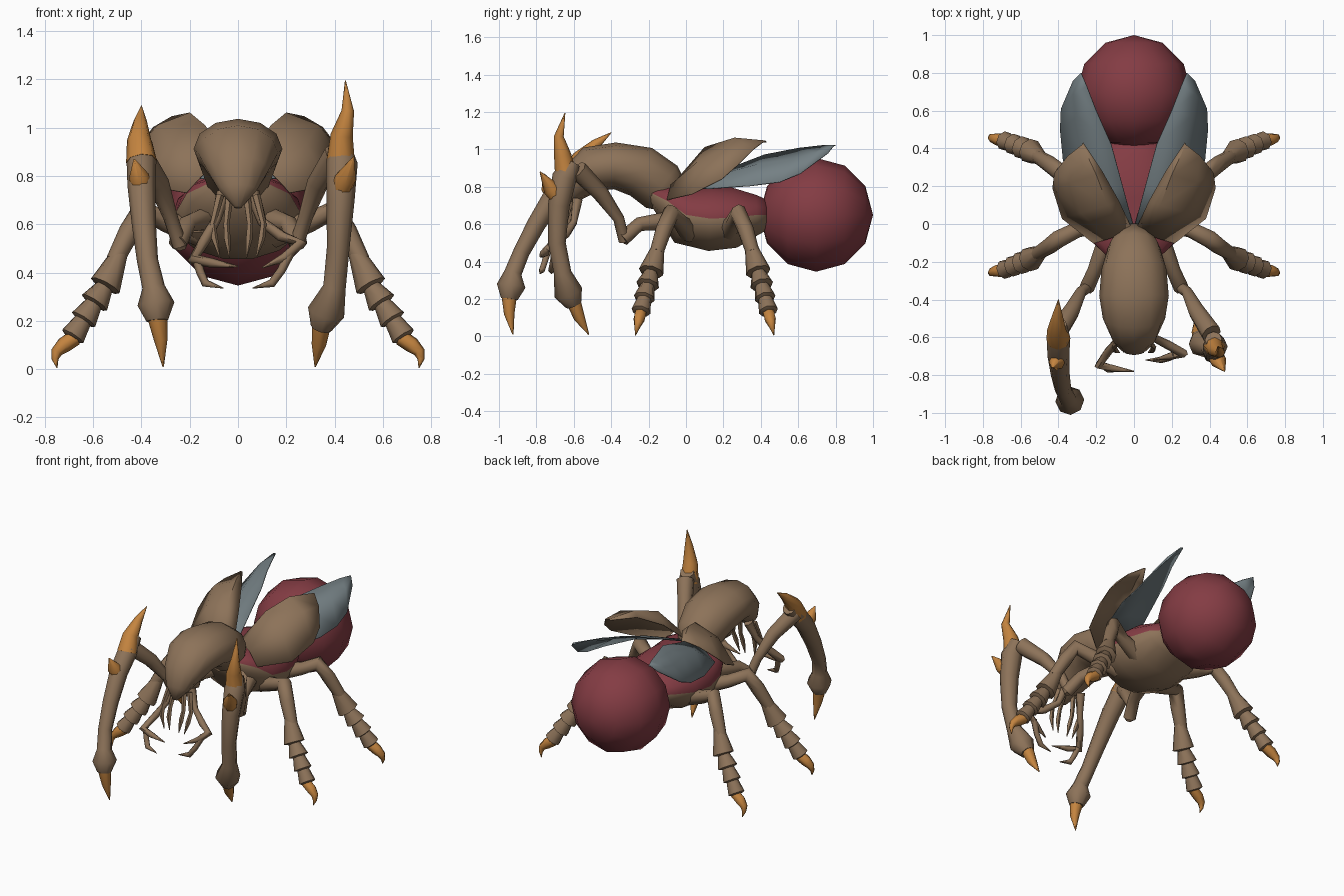
import bpy
from math import cos, sin, pi, radians
from mathutils import Vector

if "Cube" in bpy.data.objects:
    bpy.data.objects.remove(bpy.data.objects["Cube"], do_unlink=True)


def material(name, rgb):
    m = bpy.data.materials.new(name)
    m.use_nodes = True
    m.diffuse_color = (*rgb, 1)
    m.node_tree.nodes["Principled BSDF"].inputs["Base Color"].default_value = (*rgb, 1)
    return m


BROWN = material("brown shell", (.265, .17, .1))
RED = material("dark red flesh", (.23, .045, .057))
GREY = material("grey wing", (.175, .215, .23))
ORANGE = material("orange claw", (.55, .23, .05))


def make_object(name, verts, faces, mats, angle):
    mesh = bpy.data.meshes.new(name)
    mesh.from_pydata(verts, [], faces)
    for m in mats:
        mesh.materials.append(m)
    obj = bpy.data.objects.new(name, mesh)
    bpy.context.collection.objects.link(obj)
    bpy.ops.object.select_all(action="DESELECT")
    bpy.context.view_layer.objects.active = obj
    obj.select_set(True)
    bpy.ops.object.mode_set(mode="EDIT")
    bpy.ops.mesh.select_all(action="SELECT")
    bpy.ops.mesh.normals_make_consistent(inside=False)
    bpy.ops.object.mode_set(mode="OBJECT")
    bpy.ops.object.shade_smooth_by_angle(angle=radians(angle))
    return obj


def tube(name, path, mat, sides=8, flip=1, angle=65):
    """Loft rings along a path of (x, y, z, width radius[, height radius])."""
    pts = [Vector((p[0] * flip, p[1], p[2])) for p in path]
    side = Vector((1, 0, 0))
    verts, faces = [], []
    for i, p in enumerate(path):
        before = (pts[i] - pts[max(i - 1, 0)]).normalized()
        after = (pts[min(i + 1, len(pts) - 1)] - pts[i]).normalized()
        d = (before + after).normalized()
        side = (side - d * side.dot(d)).normalized()
        up = side.cross(d)
        for k in range(sides):
            a = 2 * pi * k / sides
            verts.append(pts[i] + side * cos(a) * p[3] + up * sin(a) * p[-1])
    for i in range(len(path) - 1):
        for k in range(sides):
            n = (k + 1) % sides
            faces.append((i * sides + k, i * sides + n, (i + 1) * sides + n, (i + 1) * sides + k))
    faces.append(tuple(range(sides)))
    faces.append(tuple(range(len(verts) - sides, len(verts))))
    return make_object(name, verts, faces, [mat], angle)


def sheet(name, rows, mat, flip):
    """Thin curved plate through rows of points."""
    n = len(rows[0])
    verts = [(x * flip, y, z) for row in rows for x, y, z in row]
    faces = [(r * n + c, r * n + c + 1, (r + 1) * n + c + 1, (r + 1) * n + c)
             for r in range(len(rows) - 1) for c in range(n - 1)]
    obj = make_object(name, verts, faces, [mat], 60)
    mod = obj.modifiers.new("thickness", "SOLIDIFY")
    mod.thickness = .006
    mod.offset = 0


# Abdomen ball
bpy.ops.mesh.primitive_uv_sphere_add(segments=12, ring_count=6, radius=.304,
                                     location=(0, .696, .65), rotation=(pi / 2, 0, 0))
ball = bpy.context.object
ball.name = "abdomen"
ball.data.materials.append(RED)
bpy.ops.object.shade_smooth()

# Body: brown belly with a red back
sections = [(-.2, .775, .11, .035), (-.1, .725, .215, .098), (0, .65, .258, .165), (.13, .63, .275, .178),
            (.26, .635, .26, .165), (.38, .65, .2, .11), (.44, .65, .14, .08)]
body = tube("body", [(0, *s) for s in sections], BROWN, 14)
body.data.materials.append(RED)
for face in body.data.polygons:
    heights = [sections[v // 14][1] for v in face.vertices]
    if face.center.z > sum(heights) / len(heights) + .005:
        face.material_index = 1

# Arched neck and head
tube("neck_and_head", [(0, -.05, .74, .09, .09), (0, -.13, .8, .14, .14), (0, -.24, .88, .172, .14),
                       (0, -.38, .912, .184, .125), (0, -.5, .895, .165, .125),
                       (0, -.59, .82, .125, .1), (0, -.645, .74, .078, .055),
                       (0, -.67, .67, .015, .015)], BROWN, 12)

# Mouth arms, each in its own pose, given as for the left side
arms = {
    "left": ([(.06, -.58, .73, .03), (.1, -.6, .61, .02), (.18, -.64, .55, .024), (.26, -.685, .52, .026),
              (.19, -.7, .46, .02), (.1, -.72, .42, .003)],
             [(.22, -.69, .49, .02), (.18, -.71, .41, .018), (.14, -.72, .355, .018), (.06, -.72, .335, .002)]),
    "right": ([(.06, -.58, .73, .03), (.09, -.62, .62, .02), (.14, -.68, .53, .024), (.185, -.745, .455, .026),
               (.11, -.765, .44, .02), (0, -.78, .425, .003)],
              [(.17, -.74, .45, .02), (.155, -.755, .4, .018), (.135, -.77, .355, .018), (.06, -.78, .335, .002)])}

for flip, label in ((1, "left"), (-1, "right")):
    # Domed wing cases and the wings under them
    sheet(label + "_wing_case", [
        [(.01, -.03, .8), (.07, -.055, .83), (.14, -.08, .81), (.215, -.1, .73)],
        [(.08, .12, .94), (.14, .1, 1.01), (.28, .06, .93), (.38, .03, .76)],
        [(.17, .28, 1.03), (.2, .26, 1.06), (.33, .22, 1.01), (.43, .19, .84)],
        [(.27, .43, 1.04), (.275, .42, 1.045), (.35, .36, 1), (.42, .27, .91)]], BROWN, flip)
    sheet(label + "_wing", [
        [(0, -.02, .8), (.05, -.02, .8), (.1, -.02, .79)],
        [(.06, .2, .885), (.18, .17, .86), (.3, .12, .79)],
        [(.12, .42, .97), (.25, .39, .92), (.375, .34, .805)],
        [(.2, .6, 1.005), (.3, .57, .945), (.39, .5, .825)],
        [(.25, .73, 1.02), (.32, .69, .98), (.385, .61, .87)],
        [(.28, .8, 1.02), (.29, .79, 1.02), (.32, .76, .98)]], GREY, flip)

    # Mouth arm, its hook and two thin feelers
    arm, hook = arms[label]
    tube(label + "_mouth_arm", arm, BROWN, 6, flip)
    tube(label + "_mouth_hook", hook, BROWN, 6, flip)
    for n, x in enumerate((.035, .075)):
        tube(f"{label}_feeler_{n}", [(x, -.62, .72, .018), (x * 1.4, -.65, .6, .013),
                                     (x * 1.3, -.67, .54, .015), (x, -.68, .46, .002)], BROWN, 5, flip)

    # Walking legs: thigh, shin of flared cups, hooked claw
    for pair, hip, knee, toe in (("middle", .02, -.08, -.27), ("hind", .22, .28, .47)):
        def at(x, z, r):
            t = min(max((.66 - z) / .65, 0), 1)
            return (x, knee + (toe - knee) * t ** .8, z, r)
        tube(f"{label}_{pair}_thigh", [(.14, hip, .56, .06), (.3, (hip + knee) / 2, .61, .042), at(.4, .66, .047),
                                       at(.45, .57, .044), at(.51, .45, .037)], BROWN, 8, flip)
        shin = [at(.49, .48, .034)]
        for n in range(4):
            x, z = .55 + .045 * n, .345 - .07 * n
            shin += [at(x, z, .067 - .005 * n), at(x + .004, z - .006, .038)]
        tube(f"{label}_{pair}_shin", shin, BROWN, 8, flip, 50)
        tube(f"{label}_{pair}_claw", [at(.675, .13, .034), at(.72, .1, .034), at(.752, .07, .024),
                                      at(.758, .04, .014), at(.75, .005, .002)], ORANGE, 6, flip)

    # Foreleg hip and thigh
    tube(label + "_fore_hip", [(.13, -.06, .62, .055), (.21, -.25, .6, .038),
                               (.25, -.34, .52, .04)], BROWN, 8, flip)
    tube(label + "_fore_thigh", [(.24, -.33, .51, .03), (.28, -.36, .63, .03), (.33, -.46, .77, .045),
                                 (.41, -.58, .89, .055)], BROWN, 8, flip)

# Raised forelegs, each in its own pose
forelegs = {
    "left": dict(
        shin=[(.42, -.61, .93, .045), (.43, -.65, .85, .066), (.425, -.68, .7, .058), (.415, -.69, .5, .047),
              (.4, -.66, .34, .047), (.365, -.63, .235, .078), (.345, -.6, .17, .045)],
        claw=[(.35, -.61, .21, .042), (.335, -.57, .1, .03), (.32, -.52, .01, .003)],
        long_spike=[(.425, -.64, .85, .06), (.43, -.66, .97, .046), (.455, -.68, 1.07, .026),
                    (.445, -.647, 1.195, .002)],
        short_spike=[(.425, -.68, .73, .038), (.445, -.72, .79, .045), (.48, -.78, .88, .003)]),
    "right": dict(
        shin=[(-.4, -.53, .94, .045), (-.4, -.6, .87, .062), (-.4, -.7, .76, .058), (-.39, -.8, .6, .05),
              (-.375, -.88, .45, .044), (-.35, -.925, .34, .047), (-.34, -.935, .27, .077),
              (-.335, -.945, .2, .045)],
        claw=[(-.335, -.945, .22, .042), (-.32, -.945, .12, .028), (-.31, -.925, .01, .003)],
        long_spike=[(-.4, -.61, .86, .064), (-.41, -.56, .95, .05), (-.405, -.48, 1.03, .027),
                    (-.4, -.4, 1.09, .002)],
        short_spike=[(-.4, -.7, .74, .04), (-.41, -.735, .8, .042), (-.43, -.76, .87, .003)])}
for label, parts in forelegs.items():
    for part, path in parts.items():
        tube(f"{label}_fore_{part}", path, BROWN if part == "shin" else ORANGE)
